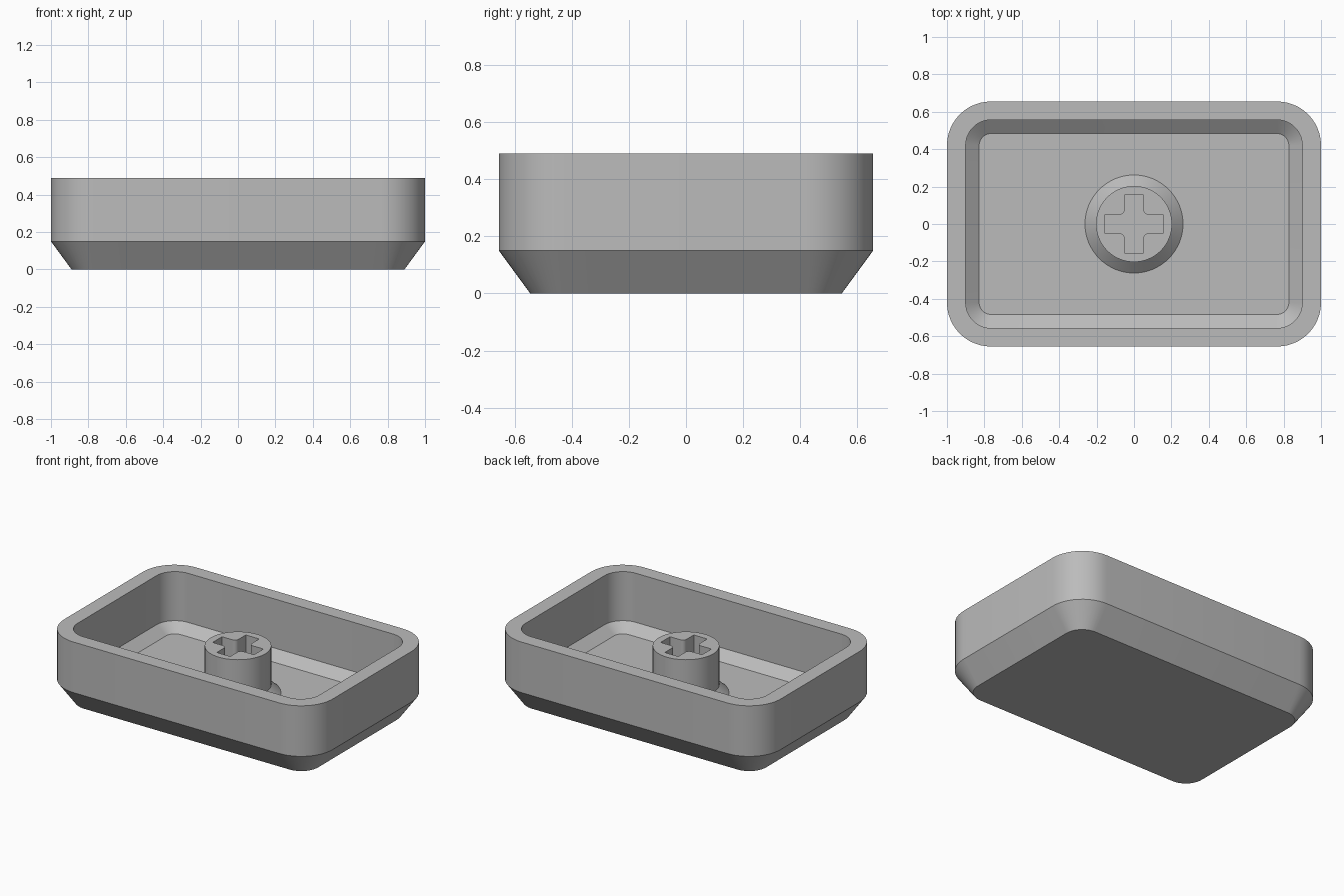
import bpy, bmesh
from math import sin, cos, pi, radians

if "Cube" in bpy.data.objects:
    bpy.data.objects.remove(bpy.data.objects["Cube"], do_unlink=True)

grey = bpy.data.materials.new("Plain grey")
grey.use_nodes = True
colour = (0.5, 0.5, 0.5, 1)
grey.diffuse_color = colour
grey.node_tree.nodes["Principled BSDF"].inputs["Base Color"].default_value = colour


def arc(cx, cy, r, start, sweep, steps):
    return [(cx + r * cos(start + sweep * i / steps),
             cy + r * sin(start + sweep * i / steps)) for i in range(steps + 1)]


def rounded_rect(hx, hy, r):
    corners = [(1, 1), (-1, 1), (-1, -1), (1, -1)]
    return [p for k, (sx, sy) in enumerate(corners)
            for p in arc(sx * (hx - r), sy * (hy - r), r, k * pi / 2, pi / 2, 12)]


def circle(r):
    return arc(0, 0, r, 0, 2 * pi, 64)[:-1]


def cross(length, w, fillet):
    # One quadrant: arm tip corner, filleted notch, next arm tip corner
    c = w + fillet
    quarter = [(length, w)] + arc(c, c, fillet, 1.5 * pi, -pi / 2, 6) + [(w, length)]
    points = []
    for _ in range(4):
        points += quarter
        quarter = [(-y, x) for x, y in quarter]
    return points


def ring(bm, points, z):
    return [bm.verts.new((x, y, z)) for x, y in points]


def bridge(bm, a, b):
    n = len(a)
    for i in range(n):
        j = (i + 1) % n
        bm.faces.new((a[i], a[j], b[j], b[i]))


def loop_edges(bm, loop):
    return [bm.edges.get((loop[i - 1], loop[i])) for i in range(len(loop))]


def finish(bm, name):
    bmesh.ops.recalc_face_normals(bm, faces=bm.faces)
    mesh = bpy.data.meshes.new(name)
    bm.to_mesh(mesh)
    bm.free()
    mesh.materials.append(grey)
    obj = bpy.data.objects.new(name, mesh)
    bpy.context.collection.objects.link(obj)
    bpy.ops.object.select_all(action="DESELECT")
    obj.select_set(True)
    bpy.context.view_layer.objects.active = obj
    bpy.ops.object.shade_smooth_by_angle(angle=radians(30))


# Hollow tray: half width, half depth, corner radius, height of each ring
FLOOR = 0.105
bm = bmesh.new()
sections = [(0.89, 0.545, 0.125, 0), (1, 0.655, 0.235, 0.15), (1, 0.655, 0.235, 0.49),
            (0.9, 0.557, 0.137, 0.49), (0.9, 0.557, 0.137, 0.16), (0.828, 0.484, 0.065, FLOOR)]
rings = [ring(bm, rounded_rect(hx, hy, r), z) for hx, hy, r, z in sections]
for a, b in zip(rings, rings[1:]):
    bridge(bm, a, b)
bm.faces.new(rings[0])
bm.faces.new(rings[-1])
finish(bm, "tray_shell")

# Centre post with flared foot and cross-shaped socket reaching the floor
bm = bmesh.new()
BASE, TOP = FLOOR - 0.01, 0.42
outer = [ring(bm, circle(r), z) for r, z in
         [(0.262, BASE), (0.262, FLOOR), (0.203, 0.16), (0.203, TOP)]]
inner = [ring(bm, cross(0.154, 0.05, 0.026), z) for z in (BASE, TOP)]
for stack in (outer, inner):
    for a, b in zip(stack, stack[1:]):
        bridge(bm, a, b)
for end in (0, -1):
    bmesh.ops.triangle_fill(bm, use_beauty=True,
                            edges=loop_edges(bm, outer[end]) + loop_edges(bm, inner[end]))
finish(bm, "socket_post")
